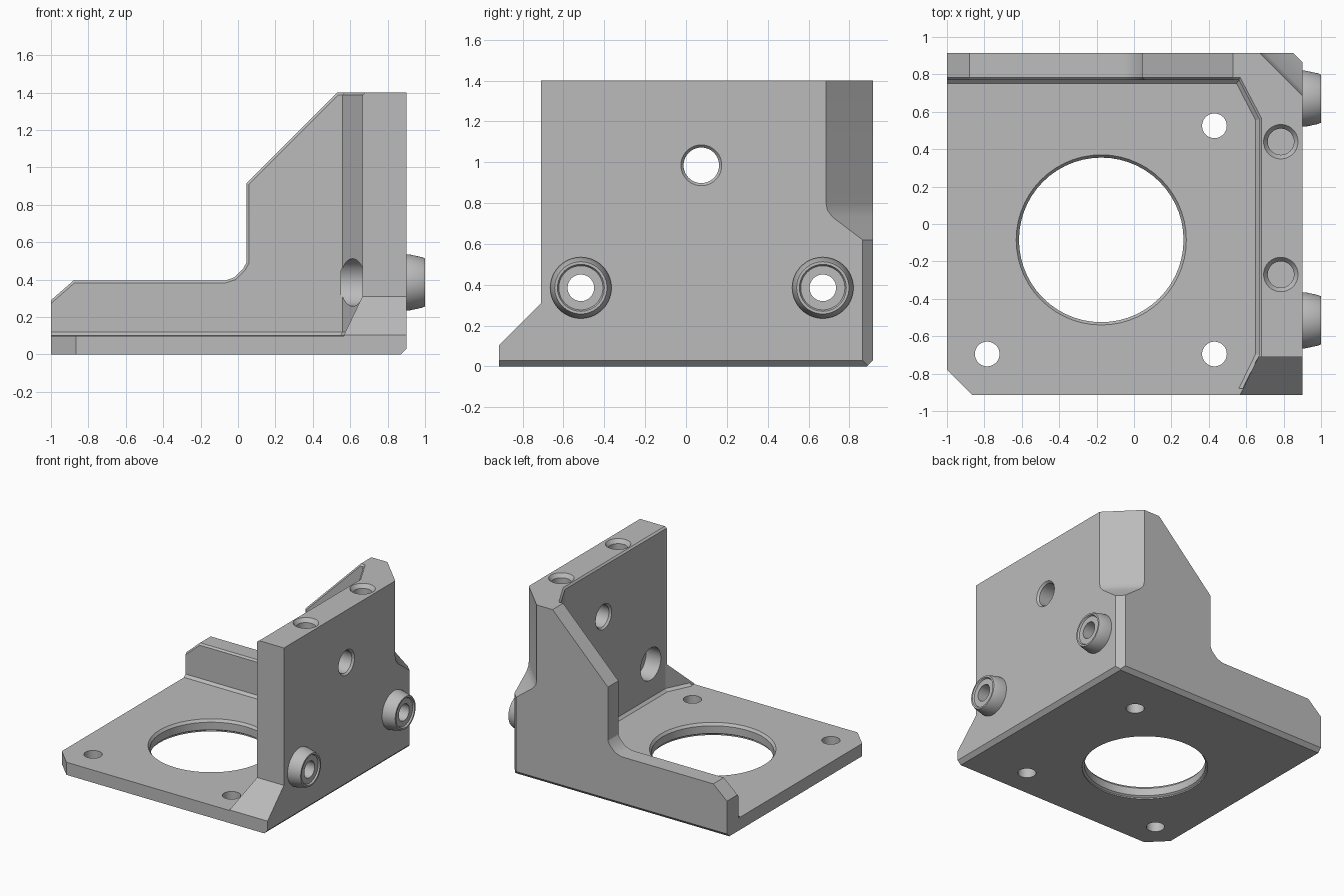
import bpy, bmesh
from math import pi, radians, sqrt
from mathutils import Matrix, Vector

if "Cube" in bpy.data.objects:
    bpy.data.objects.remove(bpy.data.objects["Cube"])

grey = bpy.data.materials.new("plain_grey")
grey.use_nodes = True
colour = (0.5, 0.5, 0.5, 1)
grey.diffuse_color = colour
grey.node_tree.nodes["Principled BSDF"].inputs["Base Color"].default_value = colour


def make(name, bm):
    bmesh.ops.recalc_face_normals(bm, faces=bm.faces)
    mesh = bpy.data.meshes.new(name)
    bm.to_mesh(mesh)
    bm.free()
    mesh.materials.append(grey)
    ob = bpy.data.objects.new(name, mesh)
    bpy.context.collection.objects.link(ob)
    return ob


def prism(name, outline, place, low, high):
    """Extrude an outline; place(a, b, t) maps it into space."""
    bm = bmesh.new()
    face = bm.faces.new([bm.verts.new(place(a, b, low)) for a, b in outline])
    top = bmesh.ops.extrude_face_region(bm, geom=[face])["geom"]
    shift = Vector(place(0, 0, high)) - Vector(place(0, 0, low))
    bmesh.ops.translate(bm, vec=shift, verts=[v for v in top if isinstance(v, bmesh.types.BMVert)])
    return make(name, bm)


def lathe(name, profile, origin, along_x=False, closed=False):
    """Spin (radius, height) points about z, optionally laid along x."""
    bm = bmesh.new()
    vs = [bm.verts.new((r, 0, h)) for r, h in profile]
    pairs = list(zip(vs, vs[1:])) + ([(vs[-1], vs[0])] if closed else [])
    edges = [bm.edges.new(p) for p in pairs]
    bmesh.ops.spin(bm, geom=vs + edges, cent=(0, 0, 0), axis=(0, 0, 1), angle=2 * pi, steps=56)
    bmesh.ops.remove_doubles(bm, verts=bm.verts, dist=0.0005)
    turn = Matrix.Rotation(pi / 2, 4, 'Y') if along_x else Matrix()
    bmesh.ops.transform(bm, matrix=Matrix.Translation(origin) @ turn, verts=bm.verts)
    return make(name, bm)


def boolean(target, tool, operation):
    mod = target.modifiers.new("cut", 'BOOLEAN')
    mod.operation, mod.solver, mod.object = operation, 'EXACT', tool
    bpy.context.view_layer.objects.active = target
    bpy.ops.object.modifier_apply(modifier=mod.name)
    bpy.data.objects.remove(tool)


def in_plan(a, b, t): return (a, b, t)
def in_front(a, b, t): return (a, t, b)
def in_side(a, b, t): return (t, a, b)


# Bracket body: full block, pocketed, then trimmed by two silhouettes
INNER = [(0.67, -0.7), (0.67, 0.56), (0.56, 0.77)]
bracket = prism("bracket_body", [(-1, -0.78), (-0.865, -0.915), (0.9, -0.915), (0.9, 0.865),
                                 (0.85, 0.915), (-1, 0.915)], in_plan, 0, 1.4)
pocket = prism("pocket_cutter", [(-1.2, -1.2), (0.43, -1.2)] + INNER + [(-1.2, 0.77)],
               in_plan, 0.1, 2)
boolean(bracket, pocket, 'DIFFERENCE')
front_trim = prism("front_trim", [(-1.12, -0.1), (0.77, -0.1), (1.1, 0.23), (1.1, 1.5),
                                  (0.63, 1.5), (0.045, 0.915), (0.045, 0.49), (0.025, 0.455),
                                  (-0.02, 0.412), (-0.07, 0.395), (-0.88, 0.395),
                                  (-1.12, 0.185)], in_front, -2, 2)
boolean(bracket, front_trim, 'INTERSECT')
side_trim = prism("side_trim", [(-1.1, -0.1), (0.785, -0.1), (1.1, 0.215), (1.1, 1.5),
                                (-0.71, 1.5), (-0.71, 0.31), (-1.1, -0.08)], in_side, -2, 2)
boolean(bracket, side_trim, 'INTERSECT')

# Small bevel along the inner rim of both walls
bm = bmesh.new()
bm.from_mesh(bracket.data)
bmesh.ops.remove_doubles(bm, verts=bm.verts, dist=0.0005)


def on_rim(edge):
    a, b = (v.co for v in edge.verts)
    back = all(abs(p.y - 0.77) < 0.002 and p.z > 0.15 for p in (a, b)) and min(a.x, b.x) < 0.55
    top = all(p.z > 1.395 and p.x < 0.675 and p.y < 0.775 for p in (a, b))
    return back or top


bmesh.ops.bevel(bm, geom=[e for e in bm.edges if on_rim(e)], offset=0.013,
                segments=1, affect='EDGES', clamp_overlap=True)
bm.to_mesh(bracket.data)
bm.free()

# Large chamfer on the outer back corner, ending in a sloped ledge
r2 = sqrt(2)
corner = prism("corner_cutter", [(1.121, 1.6), (1.121, 0.8), (1.126, 0.765), (1.145, 0.73),
                                 (1.248, 0.62), (1.5, 0.35), (1.5, 1.6)],
               lambda s, z, t: ((s - t) / r2, (s + t) / r2, z), -1, 1)
boolean(bracket, corner, 'DIFFERENCE')

# Large round opening with chamfered rims
cuts = [lathe("opening", [(0, -0.1), (0.455, -0.1), (0.455, 0.01), (0.44, 0.02), (0.44, 0.08),
                          (0.455, 0.1), (0.455, 0.15), (0, 0.15)], (-0.175, -0.085, 0))]
# Plate screw holes
for x, y in [(0.43, 0.525), (0.43, -0.695), (-0.785, -0.695)]:
    cuts.append(lathe("plate_hole", [(0, -0.1), (0.066, -0.1), (0.066, 0.2), (0, 0.2)], (x, y, 0)))
# Blind holes in the top of the side wall
for y in (0.44, -0.27):
    cuts.append(lathe("top_hole", [(0, -0.35), (0.07, -0.35), (0.07, -0.03), (0.092, 0),
                                   (0.092, 0.1), (0, 0.1)], (0.785, y, 1.4)))
# Cross hole through the side wall
cuts.append(lathe("cross_hole", [(0, -0.4), (0.1, -0.4), (0.1, -0.23), (0.087, -0.215),
                                 (0.087, -0.015), (0.1, 0), (0.1, 0.1), (0, 0.1)],
                  (0.9, 0.075, 0.985), True))
# Counterbored screw holes behind the bosses
BOSSES = (-0.515, 0.67)
for y in BOSSES:
    cuts.append(lathe("boss_hole", [(0, -0.35), (0.127, -0.35), (0.127, -0.1), (0.065, -0.1),
                                    (0.065, 0.2), (0, 0.2)], (0.9, y, 0.385), True))
for cut in cuts:
    boolean(bracket, cut, 'DIFFERENCE')

# Tapered bosses on the outer face
parts = [bracket]
for label, y in zip(("front_boss", "back_boss"), BOSSES):
    parts.append(lathe(label, [(0.065, -0.02), (0.15, -0.02), (0.15, 0.015), (0.135, 0.085),
                               (0.128, 0.1), (0.115, 0.1), (0.108, 0.088), (0.065, 0.088)],
                       (0.9, y, 0.385), True, True))

# Sloped fillet strip where the walls meet the plate
bm = bmesh.new()
upper = [(0.582, -0.88)] + INNER + [(-1, 0.77)]
lower = [(0.56, -0.88), (0.65, -0.695), (0.65, 0.555), (0.549, 0.75), (-1, 0.75)]
rows = [[bm.verts.new((x, y, z)) for x, y in path] for path, z in ((upper, 0.12), (lower, 0.101))]
for i in range(len(upper) - 1):
    face = bm.faces.new((rows[0][i], rows[0][i + 1], rows[1][i + 1], rows[1][i]))
    face.normal_update()
    if face.normal.z < 0:
        face.normal_flip()
mesh = bpy.data.meshes.new("wall_fillet")
bm.to_mesh(mesh)
bm.free()
mesh.materials.append(grey)
fillet = bpy.data.objects.new("wall_fillet", mesh)
bpy.context.collection.objects.link(fillet)

# Smooth round surfaces, keep machined edges crisp
for ob in parts:
    bpy.ops.object.select_all(action='DESELECT')
    ob.select_set(True)
    bpy.context.view_layer.objects.active = ob
    bpy.ops.object.shade_smooth_by_angle(angle=radians(25))
